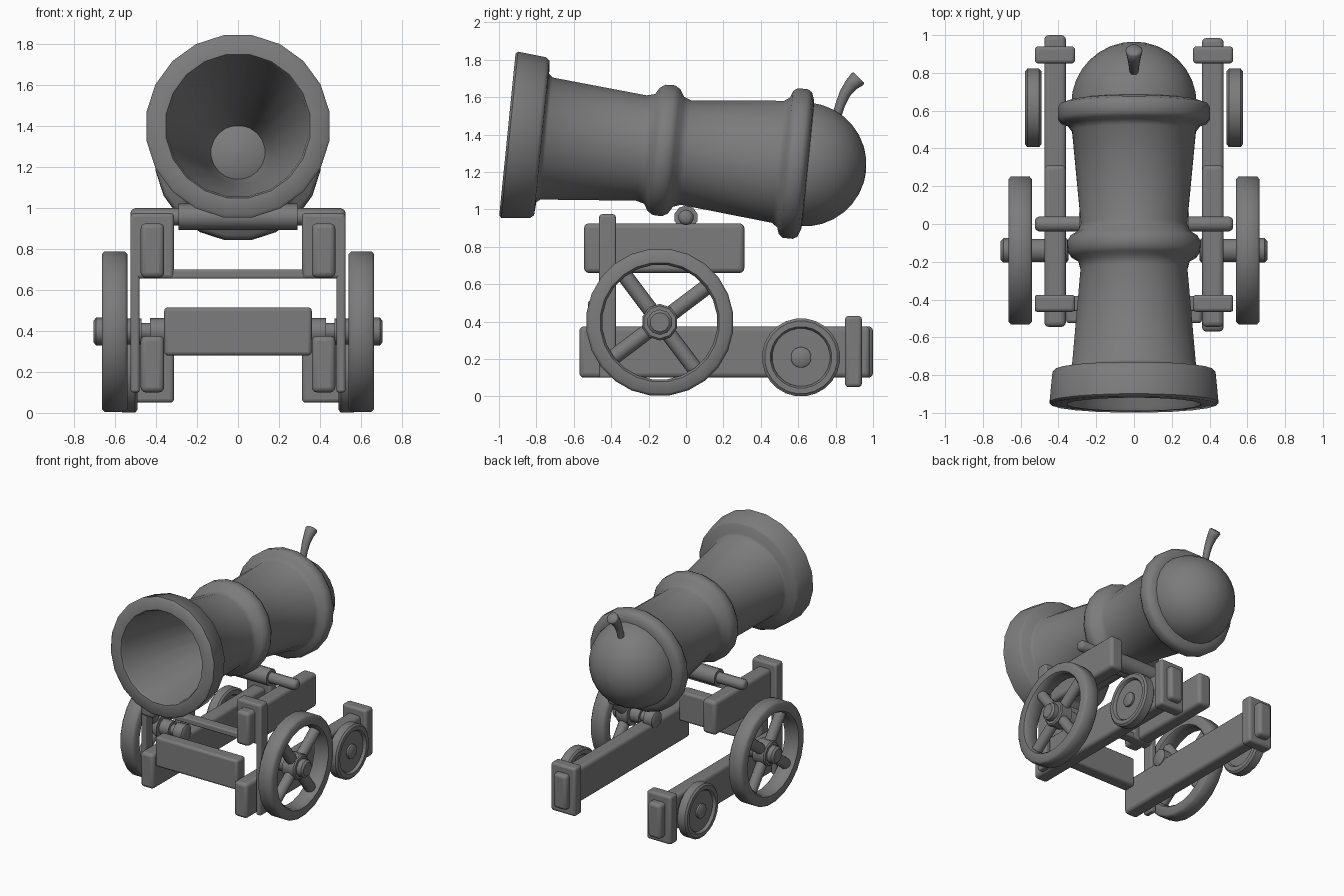
import bpy, bmesh, math
from mathutils import Vector, Matrix

if "Cube" in bpy.data.objects:
    bpy.data.objects.remove(bpy.data.objects["Cube"])

# Dark iron grey for every part
IRON = bpy.data.materials.new("dark_grey")
IRON.diffuse_color = (0.2, 0.2, 0.2, 1)
IRON.use_nodes = True
IRON.node_tree.nodes["Principled BSDF"].inputs["Base Color"].default_value = IRON.diffuse_color


def finish(name, bm, bevel=0.0, angle=35):
    bmesh.ops.recalc_face_normals(bm, faces=bm.faces)
    me = bpy.data.meshes.new(name)
    bm.to_mesh(me)
    bm.free()
    me.materials.append(IRON)
    ob = bpy.data.objects.new(name, me)
    bpy.context.collection.objects.link(ob)
    if bevel:
        m = ob.modifiers.new("Bevel", 'BEVEL')
        m.width, m.segments, m.limit_method = bevel, 3, 'ANGLE'
    bpy.ops.object.select_all(action='DESELECT')
    ob.select_set(True)
    bpy.context.view_layer.objects.active = ob
    bpy.ops.object.shade_smooth_by_angle(angle=math.radians(angle))
    return ob


def lathe(name, origin, axis, profile, n=20, loop=False, angle=35):
    """Revolve (distance along axis, radius) points; open profiles get capped."""
    bm = bmesh.new()
    mat = Matrix.Translation(origin) @ Vector(axis).to_track_quat('Z', 'Y').to_matrix().to_4x4()
    rings = []
    for t, r in profile:
        ring = []
        for k in range(n):
            a = 2 * math.pi * (k + 0.5) / n
            ring.append(bm.verts.new(mat @ Vector((r * math.cos(a), r * math.sin(a), t))))
        rings.append(ring)
    pairs = list(zip(rings, rings[1:]))
    if loop:
        pairs.append((rings[-1], rings[0]))
    for a, b in pairs:
        for k in range(n):
            j = (k + 1) % n
            bm.faces.new((a[k], a[j], b[j], b[k]))
    if not loop:
        bm.faces.new(rings[0])
        bm.faces.new(rings[-1])
    return finish(name, bm, 0, angle)


def box(name, x, y, z, bevel=0.018):
    bm = bmesh.new()
    bmesh.ops.create_cube(bm, size=1)
    for v in bm.verts:
        v.co = [lo + (c + 0.5) * (hi - lo) for c, (lo, hi) in zip(v.co, (x, y, z))]
    return finish(name, bm, bevel)


# Barrel: hollow, tilted slightly upwards, with flared muzzle and two bands
MUZZLE = Vector((0, -0.955, 1.40))
AXIS = Vector((0, 0.995, -0.1)).normalized()
profile = [(1.40, 0.10), (1.27, 0.135), (1.15, 0.17), (0.02, 0.342), (0.0, 0.352),
           (0.0, 0.435), (0.012, 0.447), (0.165, 0.432), (0.185, 0.415), (0.19, 0.345),
           (0.21, 0.328), (0.72, 0.283), (0.765, 0.295), (0.785, 0.33), (0.815, 0.35),
           (0.865, 0.352), (0.895, 0.335), (0.92, 0.295), (0.96, 0.281),
           (1.455, 0.328), (1.485, 0.35), (1.497, 0.385), (1.52, 0.402), (1.575, 0.402),
           (1.598, 0.388), (1.612, 0.35), (1.62, 0.30), (1.60, 0.15)]
lathe("barrel", MUZZLE, AXIS, [(t, r * 1.012) for t, r in profile], loop=True, angle=50)

# Rounded breech behind the rear band
R = 0.335
ball = [(-R * math.cos(a), max(R * math.sin(a), 0.003))
        for a in (math.pi * i / 16 for i in range(17))]
lathe("breech", MUZZLE + AXIS * 1.593, AXIS, ball, n=24)

# Fuse: curved, flaring tube
bm = bmesh.new()
prev = None
for y, z, r, tilt in [(0.80, 1.48, 0.024, 12), (0.825, 1.56, 0.026, 18), (0.85, 1.62, 0.03, 28),
                      (0.885, 1.668, 0.037, 40), (0.918, 1.698, 0.045, 46), (0.925, 1.704, 0.038, 46)]:
    t = math.radians(tilt)
    u = Vector((0, math.cos(t), -math.sin(t)))
    ring = [bm.verts.new(Vector((0, y, z)) + Vector((1, 0, 0)) * r * math.cos(a) + u * r * math.sin(a))
            for a in (2 * math.pi * k / 12 for k in range(12))]
    if prev:
        for k in range(12):
            j = (k + 1) % 12
            bm.faces.new((prev[k], prev[j], ring[j], ring[k]))
    else:
        bm.faces.new(ring)
    prev = ring
bm.faces.new(prev)
finish("fuse", bm, 0, 60)

# Trunnion bar under the barrel
lathe("trunnion", (0, 0, 0.957), (1, 0, 0),
      [(-0.525, 0.02), (-0.518, 0.034), (-0.502, 0.042), (-0.29, 0.042), (-0.29, 0.064),
       (0.29, 0.064), (0.29, 0.042), (0.502, 0.042), (0.518, 0.034), (0.525, 0.02)], n=10, angle=50)

# Cross members
box("front_cross_beam", (-0.36, 0.36), (-0.525, -0.42), (0.28, 0.515))
box("upper_cross_bar", (-0.34, 0.34), (-0.46, -0.38), (0.655, 0.70), 0.01)

for s, side in ((1, "right"), (-1, "left")):
    def sx(a, b):
        return (a, b) if s > 0 else (-b, -a)
    dy = 0 if s > 0 else 0.025

    # Side beams, collars and upright strap
    box(side + "_lower_beam", sx(0.36, 0.475), (-0.57 + dy, 0.985 + dy * 0.6), (0.10, 0.375), 0.025)
    box(side + "_upper_beam", sx(0.36, 0.475), (-0.545, 0.312), (0.66, 0.925), 0.025)
    box(side + "_rear_collar", sx(0.312, 0.525), (0.85, 0.94), (0.05, 0.43))
    box(side + "_front_collar", sx(0.312, 0.525), (-0.465, -0.375), (0.655, 0.975))
    box(side + "_upright", sx(0.48, 0.525), (-0.465, -0.375), (0.10, 0.96), 0.012)

    # Front wheel: rim, spokes, hub and axle stub
    c = Vector((0, -0.14, 0.397))
    d = Vector((s, 0, 0))
    lathe(side + "_front_rim", c, d,
          [(0.54, 0.32), (0.555, 0.308), (0.65, 0.308), (0.665, 0.32),
           (0.665, 0.38), (0.652, 0.395), (0.553, 0.395), (0.54, 0.38)], n=24, loop=True, angle=50)
    for i in range(4):
        a = math.radians(37 + 90 * i)
        lathe(f"{side}_spoke_{i + 1}", c + d * 0.60, (0, math.cos(a), math.sin(a)),
              [(0.04, 0.042), (0.325, 0.042)], n=10, angle=40)
    lathe(side + "_front_hub", c, d,
          [(0.348, 0.055), (0.355, 0.066), (0.43, 0.066), (0.43, 0.042), (0.47, 0.042),
           (0.47, 0.064), (0.55, 0.064), (0.55, 0.098), (0.645, 0.098), (0.655, 0.088),
           (0.655, 0.068), (0.692, 0.068), (0.706, 0.052)], n=10, angle=40)

    # Rear wheel: raised tyre around a recessed disc with a small hub
    lathe(side + "_rear_wheel", (0, 0.615, 0.209), d,
          [(0.50, 0.05), (0.505, 0.15), (0.49, 0.16), (0.49, 0.195),
           (0.502, 0.209), (0.565, 0.209), (0.577, 0.195), (0.577, 0.165), (0.567, 0.157),
           (0.555, 0.155), (0.555, 0.055), (0.57, 0.055), (0.577, 0.046)], n=24, angle=40)
